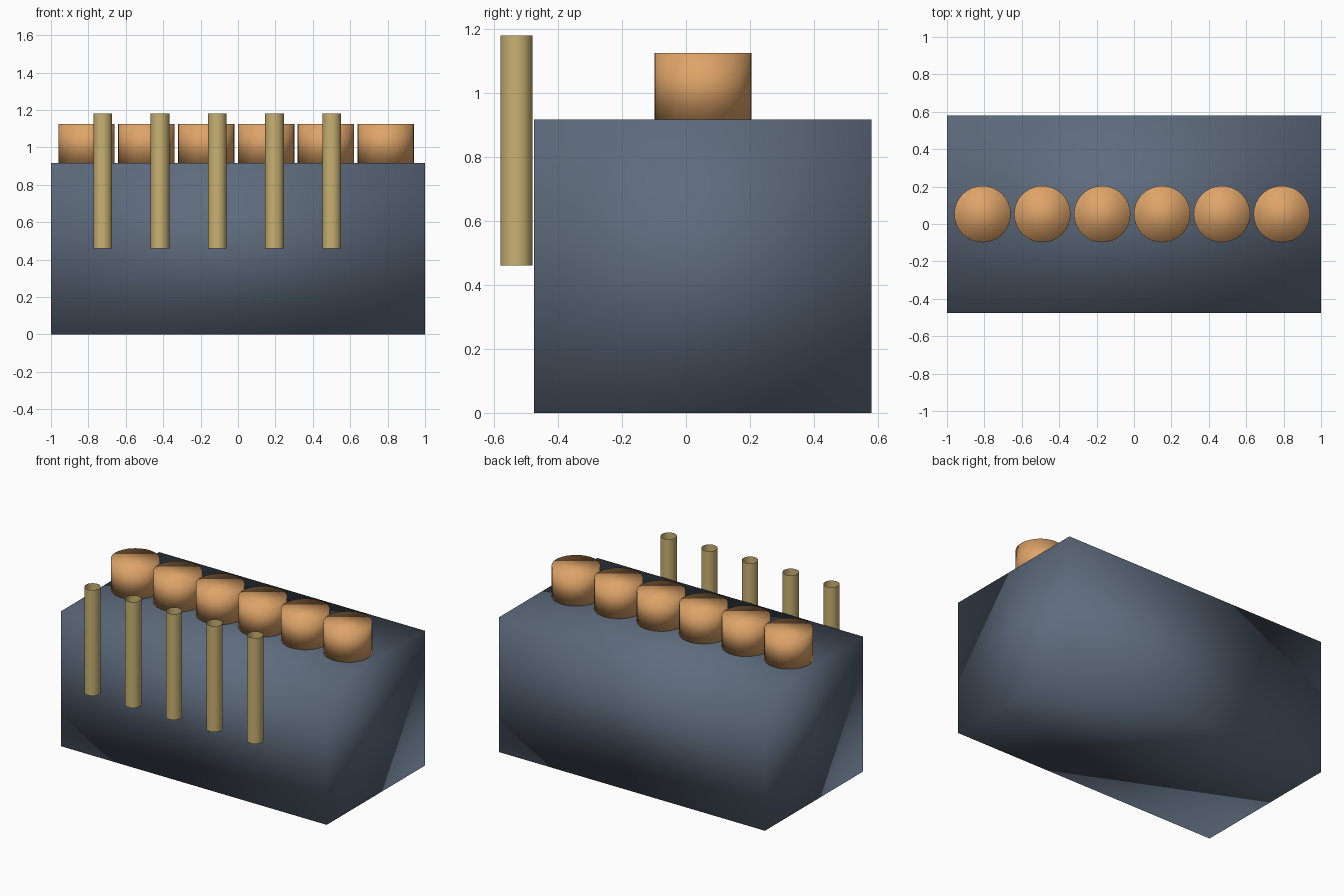
import bpy

default_cube = bpy.data.objects.get("Cube")
if default_cube:
    bpy.data.objects.remove(default_cube, do_unlink=True)


def make_material(name, color):
    mat = bpy.data.materials.new(name)
    mat.use_nodes = True
    mat.diffuse_color = (*color, 1)
    mat.node_tree.nodes["Principled BSDF"].inputs["Base Color"].default_value = (*color, 1)
    return mat


slate = make_material("slate_blue", (0.112, 0.147, 0.205))
orange = make_material("warm_orange", (0.73, 0.37, 0.14))
brass = make_material("brass", (0.58, 0.44, 0.17))


def finish(name, mat):
    # Fully smooth shading, running over the rims and corners
    obj = bpy.context.object
    obj.name = name
    obj.data.materials.append(mat)
    bpy.ops.object.shade_smooth()
    return obj


def cylinder(name, x, y, bottom, top, radius, cap, mat):
    bpy.ops.mesh.primitive_cylinder_add(
        vertices=32, radius=radius, depth=top - bottom, end_fill_type=cap,
        location=(x, y, (bottom + top) / 2))
    return finish(name, mat)


# Main block
FRONT, BACK, HEIGHT = -0.475, 0.58, 0.917
bpy.ops.mesh.primitive_cube_add(size=1, location=(0, (FRONT + BACK) / 2, HEIGHT / 2))
bpy.context.object.scale = (2, BACK - FRONT, HEIGHT)
bpy.ops.object.transform_apply(location=False, rotation=False, scale=True)
finish("block", slate)

# Row of solid cylinders along the top
for i in range(6):
    cylinder(f"top_cylinder_{i + 1}", -0.81 + 0.32 * i, 0.053, HEIGHT, 1.125, 0.151, 'NGON', orange)

# Row of open upright pipes in front
for i in range(5):
    cylinder(f"front_pipe_{i + 1}", -0.723 + 0.306 * i, -0.53, 0.46, 1.18, 0.05, 'NOTHING', brass)
